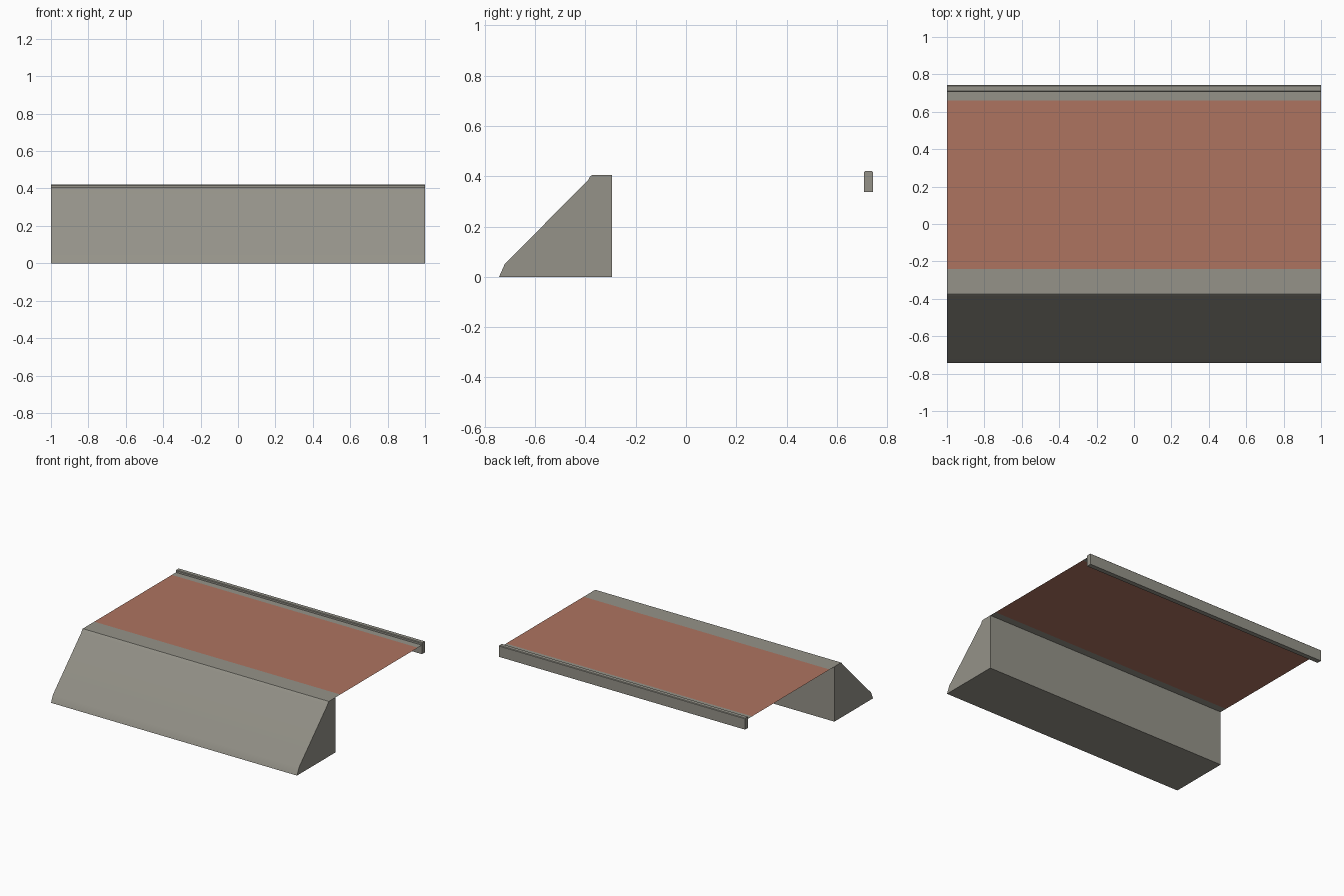
import bpy, math

if "Cube" in bpy.data.objects:
    bpy.data.objects.remove(bpy.data.objects["Cube"])


def material(name, rgb):
    m = bpy.data.materials.new(name)
    m.diffuse_color = (*rgb, 1)
    m.use_nodes = True
    m.node_tree.nodes["Principled BSDF"].inputs["Base Color"].default_value = m.diffuse_color
    return m


concrete = material("grey concrete", (0.30, 0.29, 0.25))
brick = material("brick red paving", (0.42, 0.175, 0.117))


def make_object(name, verts, faces, mats):
    me = bpy.data.meshes.new(name)
    me.from_pydata(verts, [], faces)
    for m in mats:
        me.materials.append(m)
    ob = bpy.data.objects.new(name, me)
    bpy.context.collection.objects.link(ob)
    return ob


def extrude_profile(name, profile):
    """Closed prism along x; profile is (y, z), counter-clockwise seen from +x."""
    n = len(profile)
    verts = [(x, y, z) for x in (-1, 1) for y, z in profile]
    faces = [(i, (i + 1) % n, n + (i + 1) % n, n + i)[::-1] for i in range(n)]
    faces += [tuple(range(n))[::-1], tuple(range(n, 2 * n))]
    ob = make_object(name, verts, [f for f in faces], [concrete])
    # keep side faces pointing outward
    bpy.ops.object.select_all(action='DESELECT')
    bpy.context.view_layer.objects.active = ob
    ob.select_set(True)
    bpy.ops.object.mode_set(mode='EDIT')
    bpy.ops.mesh.select_all(action='SELECT')
    bpy.ops.mesh.normals_make_consistent(inside=False)
    bpy.ops.object.mode_set(mode='OBJECT')
    bpy.ops.object.shade_smooth_by_angle(angle=math.radians(30))
    return ob


# sloped front embankment
extrude_profile("embankment", [(-0.743, 0), (-0.295, 0), (-0.295, 0.404),
                               (-0.374, 0.404), (-0.382, 0.398),
                               (-0.389, 0.384), (-0.72, 0.052)])

# rear kerb with slightly chamfered corners
y0, y1, z0, z1, c = 0.708, 0.743, 0.338, 0.421, 0.004
extrude_profile("rear_kerb", [(y0, z0), (y1, z0),
                              (y1, z1 - c), (y1 - c, z1),
                              (y0 + c, z1), (y0, z1 - c)])

# thin deck: brick centre with concrete margins
rows = [-0.295, -0.24, 0.66, 0.708]
verts = [(x, y, 0.404) for y in rows for x in (-1, 1)]
faces = [(2 * i, 2 * i + 1, 2 * i + 3, 2 * i + 2) for i in range(3)]
deck = make_object("deck", verts, faces, [concrete, brick])
deck.data.polygons[1].material_index = 1
